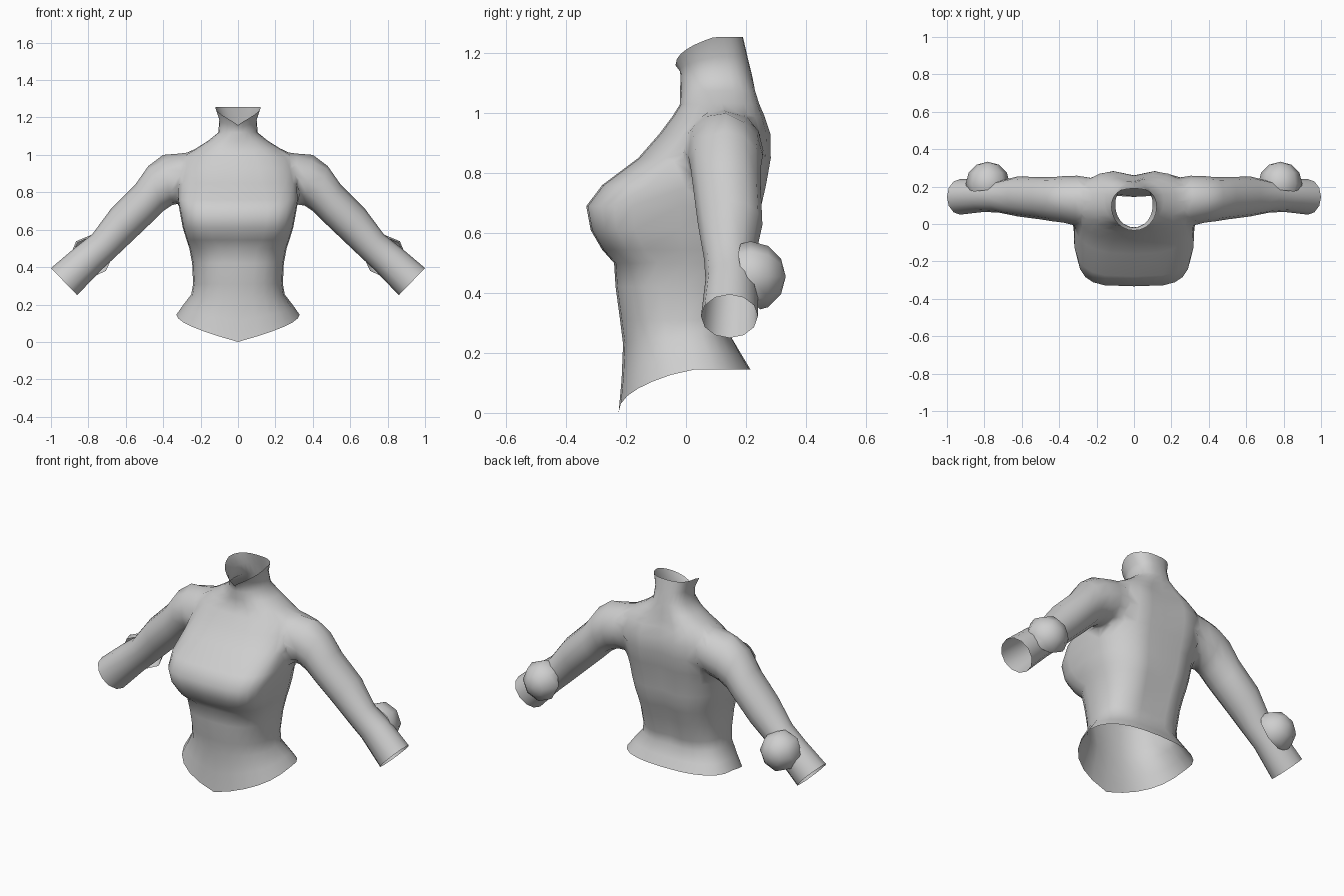
import bpy, bmesh, math
from mathutils import Vector, Matrix

if "Cube" in bpy.data.objects:
    bpy.data.objects.remove(bpy.data.objects["Cube"])

cloth = bpy.data.materials.new("light_grey")
cloth.diffuse_color = (0.62, 0.62, 0.62, 1)
cloth.use_nodes = True
cloth.node_tree.nodes["Principled BSDF"].inputs["Base Color"].default_value = cloth.diffuse_color
cap_marker = cloth  # second slot only marks the temporary end caps


def finish(name, bm):
    bmesh.ops.recalc_face_normals(bm, faces=bm.faces[:])
    me = bpy.data.meshes.new(name)
    bm.to_mesh(me)
    bm.free()
    ob = bpy.data.objects.new(name, me)
    bpy.context.collection.objects.link(ob)
    me.materials.append(cloth)
    for p in me.polygons:
        p.use_smooth = True
    return ob


def loft(name, rings):
    """Skin closed rings of points; end caps get material slot 1."""
    bm = bmesh.new()
    vs = [[bm.verts.new(p) for p in r] for r in rings]
    n = len(vs[0])
    for a, b in zip(vs, vs[1:]):
        for i in range(n):
            j = (i + 1) % n
            bm.faces.new((a[i], a[j], b[j], b[i]))
    for r in (vs[0], vs[-1]):
        c = bm.verts.new(sum((v.co for v in r), Vector()) / n)
        for i in range(n):
            bm.faces.new((r[i], r[(i + 1) % n], c)).material_index = 1
    ob = finish(name, bm)
    ob.data.materials.append(cap_marker)
    return ob


def spow(v, e):
    return math.copysign(abs(v) ** e, v)


# torso: z, tilt, half width, front y, middle y, back y, front exponent, groove
TORSO = [
    (0.00, .145, .33, -.225, .03, .215, .85, 0),
    (0.11, .085, .295, -.215, .02, .185, .85, 0),
    (0.23, .025, .25, -.21, .00, .155, .85, .01),
    (0.31, 0, .24, -.22, .00, .165, .8, .02),
    (0.42, 0, .245, -.235, .00, .20, .75, .03),
    (0.50, 0, .26, -.24, .00, .225, .7, .03),
    (0.545, 0, .275, -.28, -.01, .24, .55, .03),
    (0.61, 0, .295, -.318, -.02, .25, .5, .03),
    (0.69, 0, .31, -.333, -.02, .26, .5, .03),
    (0.76, 0, .325, -.28, .02, .275, .55, .03),
    (0.85, 0, .325, -.16, .07, .29, .7, .03),
    (0.93, 0, .32, -.09, .11, .288, .8, .03),
    (0.99, 0, .30, -.045, .12, .268, .85, .03),
    (1.03, 0, .235, -.02, .12, .252, .9, .02),
    (1.075, 0, .16, -.02, .12, .238, 1, .01),
    (1.12, 0, .105, -.018, .11, .222, 1, 0),
    (1.14, .05, .10, -.02, .10, .205, 1, 0),
    (1.16, .095, .122, -.035, .09, .19, 1, 0),
]
N = 24
rings = []
for z, tilt, hw, yf, ym, yb, ef, groove in TORSO:
    ring = []
    for i in range(N):
        a = math.tau * i / N
        c, s = math.cos(a), math.sin(a)
        e = ef if s < 0 else 0.8
        x = hw * spow(c, e)
        y = ym + spow(s, e) * (ym - yf if s < 0 else yb - ym)
        if s > 0:
            y -= groove * math.exp(-(x / .06) ** 2)
        t = min(max((y - yf) / (.13 if z > 1 else .235), 0), 1)
        ring.append((x, y, z + tilt * t ** .45))
    rings.append(ring)
torso = loft("torso", rings)

# arms: upper x, z, lower x, z, front y, back y
ARM = [
    (.20, 1.00, .22, .77, .02, .24),
    (.30, 1.018, .30, .74, -.01, .27),
    (.40, 1.00, .355, .725, .00, .265),
    (.48, .94, .40, .70, .015, .25),
    (.55, .84, .455, .645, .025, .25),
    (.68, .71, .56, .545, .04, .255),
    (.78, .575, .655, .455, .06, .23),
    (.87, .505, .73, .385, .065, .24),
    (1.0, .395, .86, .25, .05, .24),
]


def arm_ring(side, ux, uz, lx, lz, yf, yb):
    pts = []
    for i in range(12):
        a = math.tau * i / 12
        k = .5 + .5 * math.cos(a)
        y = (yf + yb) / 2 + (yb - yf) / 2 * math.sin(a)
        pts.append((side * (lx + (ux - lx) * k), y, lz + (uz - lz) * k))
    return pts


for side in (-1, 1):
    arm = loft("arm", [arm_ring(side, *r) for r in ARM])
    mod = torso.modifiers.new("join_arm", "BOOLEAN")
    mod.operation, mod.solver, mod.object = "UNION", "EXACT", arm
    bpy.context.view_layer.objects.active = torso
    bpy.ops.object.modifier_apply(modifier=mod.name)
    bpy.data.objects.remove(arm)

# open the hem, collar and cuffs, then soften the shoulder seam
bm = bmesh.new()
bm.from_mesh(torso.data)
bmesh.ops.delete(bm, geom=[f for f in bm.faces if f.material_index == 1], context="FACES")
bmesh.ops.remove_doubles(bm, verts=bm.verts[:], dist=.004)
seam = [v for v in bm.verts if .2 < abs(v.co.x) < .4 and v.co.z > .72 and v.co.y > -.06]
for _ in range(2):
    bmesh.ops.smooth_vert(bm, verts=seam, factor=.4, use_axis_x=True,
                          use_axis_y=True, use_axis_z=True)
bm.to_mesh(torso.data)
bm.free()
for p in torso.data.polygons:
    p.use_smooth = True

# elbow pads: domes cut by a slanted plane
for side, label in ((-1, "left"), (1, "right")):
    bm = bmesh.new()
    centre = Vector((side * .782, .215, .455))
    bmesh.ops.create_uvsphere(bm, u_segments=8, v_segments=6, radius=.118,
                              matrix=Matrix.Translation(centre) @ Matrix.Rotation(-math.pi / 2, 4, "X"))
    bmesh.ops.bisect_plane(bm, geom=bm.verts[:] + bm.edges[:] + bm.faces[:],
                           plane_co=centre, plane_no=Vector((side * .25, 1, .3)),
                           clear_inner=True)
    finish("elbow_pad_" + label, bm)
